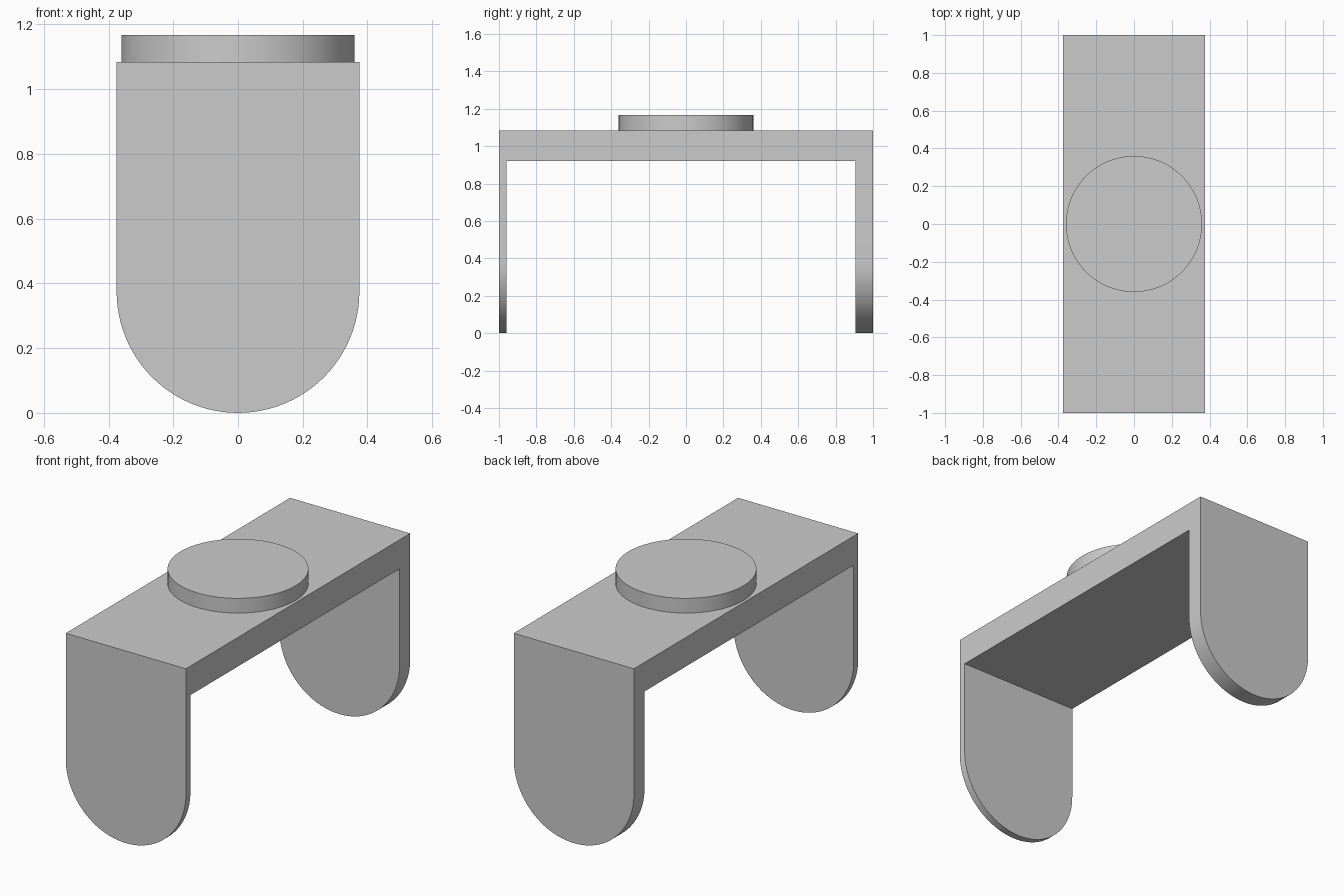
import bpy, bmesh, math
from mathutils import Vector

if "Cube" in bpy.data.objects:
    bpy.data.objects.remove(bpy.data.objects["Cube"])

HALF_W, TOP = 0.375, 1.084


def prism(name, points, direction):
    """Extrude a closed planar profile along a vector."""
    bm = bmesh.new()
    face = bm.faces.new([bm.verts.new(p) for p in points])
    new = bmesh.ops.extrude_face_region(bm, geom=[face])["geom"]
    verts = [v for v in new if isinstance(v, bmesh.types.BMVert)]
    bmesh.ops.translate(bm, verts=verts, vec=Vector(direction))
    bmesh.ops.recalc_face_normals(bm, faces=bm.faces)
    mesh = bpy.data.meshes.new(name)
    bm.to_mesh(mesh)
    bm.free()
    obj = bpy.data.objects.new(name, mesh)
    bpy.context.collection.objects.link(obj)
    return obj


def smooth(obj):
    bpy.ops.object.select_all(action='DESELECT')
    obj.select_set(True)
    bpy.context.view_layer.objects.active = obj
    bpy.ops.object.shade_smooth_by_angle(angle=math.radians(30))


# Bracket: U-shaped side profile with a thin front leg and thicker back leg
side = [(-1, 0), (-0.96, 0), (-0.96, 0.92), (0.905, 0.92),
        (0.905, 0), (1, 0), (1, TOP), (-1, TOP)]
bracket = prism("bracket", [(-HALF_W, y, z) for y, z in side], (2 * HALF_W, 0, 0))

# Round leg ends: keep only what lies inside the rounded front outline
arc = [math.pi * (1 + i / 48) for i in range(49)]
outline = [(HALF_W * math.cos(a), -1.1, HALF_W * (1 + math.sin(a))) for a in arc]
outline += [(HALF_W, -1.1, TOP + 0.1), (-HALF_W, -1.1, TOP + 0.1)]
cutter = prism("rounding_cutter", outline, (0, 2.2, 0))
cutter.hide_render = True

mod = bracket.modifiers.new("round_ends", 'BOOLEAN')
mod.operation = 'INTERSECT'
mod.solver = 'EXACT'
mod.object = cutter
bpy.context.view_layer.objects.active = bracket
bpy.ops.object.modifier_apply(modifier=mod.name)
bpy.data.objects.remove(cutter)
smooth(bracket)

# Raised round disc on top
bpy.ops.mesh.primitive_cylinder_add(vertices=96, radius=0.36, depth=1.167 - TOP,
                                    location=(0, 0, (1.167 + TOP) / 2))
disc = bpy.context.object
disc.name = "top_disc"
smooth(disc)
